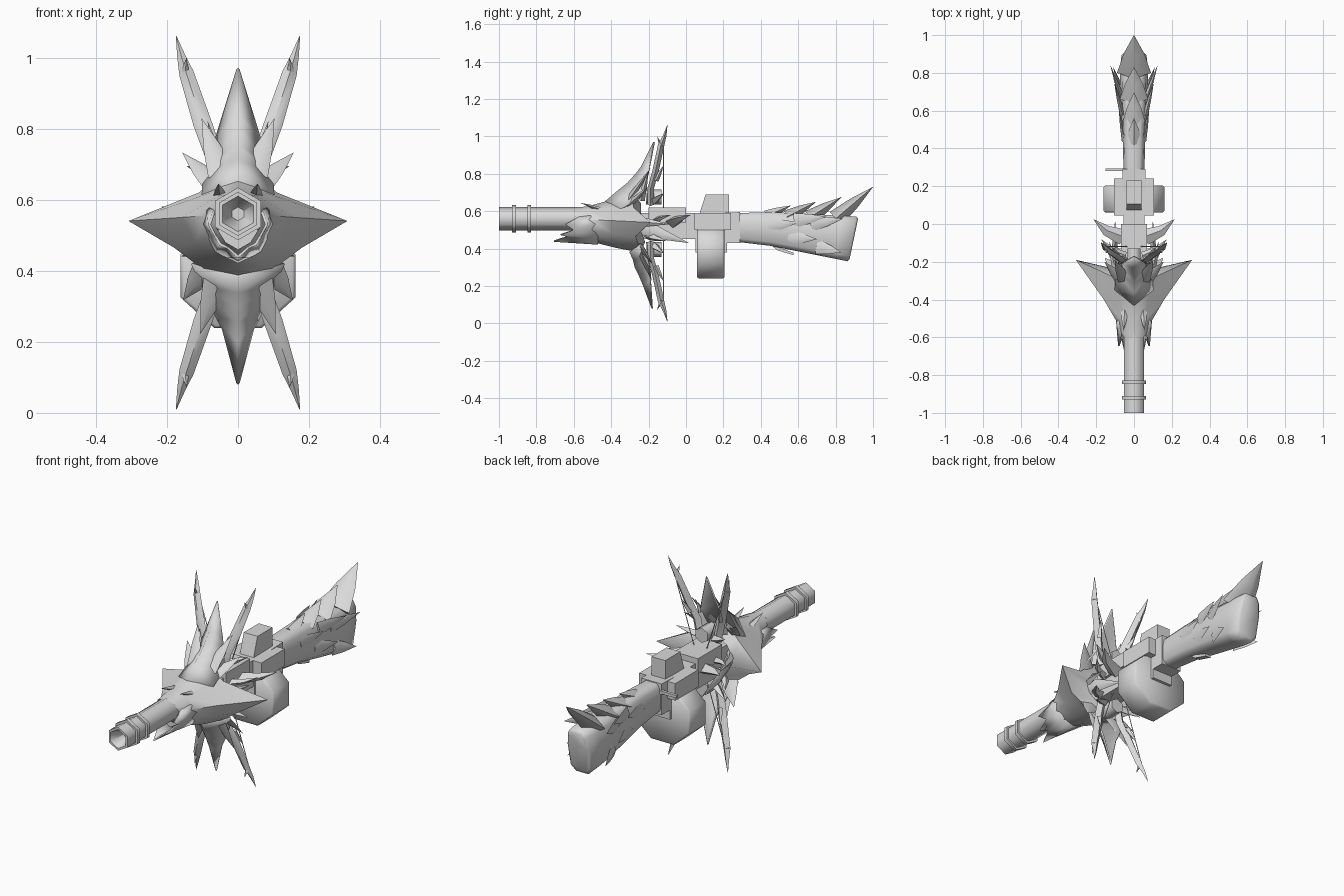
import bpy, bmesh, math
from mathutils import Vector

grey = bpy.data.materials.new("pale_grey")
grey.diffuse_color = (0.7, 0.7, 0.7, 1)
MID = 0.535  # height of the bow's centre line


def finish(name, bm, mirror=False, thick=0, angle=62):
    bmesh.ops.recalc_face_normals(bm, faces=bm.faces)
    me = bpy.data.meshes.new(name)
    bm.to_mesh(me)
    bm.free()
    me.materials.append(grey)
    ob = bpy.data.objects.new(name, me)
    bpy.context.collection.objects.link(ob)
    bpy.context.view_layer.objects.active = ob
    ob.select_set(True)
    bpy.ops.object.shade_smooth_by_angle(angle=math.radians(angle))
    ob.select_set(False)
    if mirror:
        m = ob.modifiers.new("mirror", 'MIRROR')
        m.merge_threshold = 0.0005
    if thick:
        s = ob.modifiers.new("thickness", 'SOLIDIFY')
        s.thickness = thick
        s.offset = 0
    return ob


def loft(name, rings, closed=True, caps=True, **kw):
    """Skin a list of equal-length point rings."""
    bm = bmesh.new()
    vs = [[bm.verts.new(p) for p in r] for r in rings]
    n = len(rings[0])
    for a, b in zip(vs, vs[1:]):
        for i in range(n if closed else n - 1):
            j = (i + 1) % n
            bm.faces.new((a[i], a[j], b[j], b[i]))
    if caps:
        bm.faces.new(vs[0])
        bm.faces.new(vs[-1])
    bmesh.ops.remove_doubles(bm, verts=bm.verts, dist=0.0002)
    return finish(name, bm, **kw)


def ring(y, r, z, n=6, rz=None, turn=0.5):
    rz = rz or r
    return [(r * math.cos(2 * math.pi * (i + turn) / n), y,
             z + rz * math.sin(2 * math.pi * (i + turn) / n)) for i in range(n)]


def block(name, outline, half, x=0):
    """Side outline (y, z) extruded across x."""
    return loft(name, [[(x + dx, y, z) for y, z in outline] for dx in (-half, half)])


def spike(name, base, tip, w, t, side=(1, 0, 0), bend=(0, 0, 0), mirror=True):
    """Four-sided thorn, w along the side axis, t across it, optionally bowed."""
    b, e, s = Vector(base), Vector(tip), Vector(side)
    d = (e - b).normalized()
    s = (s - d * s.dot(d)).normalized()
    u = d.cross(s)
    rings = []
    for f, k in ((0, 1), (0.5, 0.62), (1, 0.01)):
        c = b.lerp(e, f) + Vector(bend) * (1 if f == 0.5 else 0)
        rings.append([c + s * w * k / 2, c + u * t * k / 2, c - s * w * k / 2, c - u * t * k / 2])
    return loft(name, rings, mirror=mirror)


# barrel with a pointed recess at the muzzle, and two collars
loft("barrel", [ring(-.9, .006, .56), ring(-1, .05, .56), ring(-1, .062, .56),
                ring(-.5, .062, .56)])
for i, y in enumerate((-.92, -.838)):
    loft(f"barrel_collar_{i+1}", [ring(y - .01, .074, .56), ring(y + .01, .074, .56)])

# flared head shell with side wings (half rings, mirrored)
loft("head_shell", [
    [(0, -.60, .62), (.05, -.60, .60), (.062, -.59, .57), (.06, -.57, .52), (.035, -.57, .48), (0, -.57, .46)],
    [(0, -.53, .625), (.055, -.52, .61), (.09, -.52, .555), (.085, -.5, .5), (.055, -.48, .45), (0, -.48, .43)],
    [(0, -.40, .66), (.075, -.40, .62), (.16, -.40, .55), (.12, -.39, .48), (.07, -.38, .42), (0, -.38, .405)],
    [(0, -.30, .72), (.11, -.28, .62), (.308, -.19, .54), (.18, -.27, .465), (.10, -.25, .405), (0, -.25, .38)],
    [(0, -.24, .64), (.07, -.24, .60), (.10, -.24, .55), (.09, -.24, .49), (.06, -.22, .44), (0, -.22, .43)],
], closed=False, caps=False, mirror=True)

# ragged jaw scoop under the barrel
loft("jaw_scoop", [
    [(0, -.705, .44), (.03, -.63, .465), (.05, -.67, .475), (.065, -.60, .50), (.08, -.645, .53), (.066, -.57, .57)],
    [(0, -.47, .425), (.03, -.47, .44), (.06, -.47, .455), (.08, -.47, .49), (.095, -.47, .53), (.085, -.47, .58)],
], closed=False, caps=False, mirror=True, thick=.008)
spike("brow_thorn", (.05, -.46, .61), (.055, -.565, .645), .04, .025)


# jagged crests above and below: a folded centre blade with side feathers
def fan(name, ridge, edge, feathers):
    loft(name, [[(0, y, z) for y, z in ridge], edge], closed=False, caps=False,
         mirror=True, thick=.008)
    for i, (b, t, w) in enumerate(feathers):
        spike(f"{name}_feather_{i+1}", b, t, w, .035)


fan("upper_crest",
    [(-.17, .97), (-.235, .84), (-.265, .80), (-.31, .75), (-.36, .71), (-.43, .65)],
    [(.002, -.17, .965), (.05, -.2, .81), (.062, -.21, .77), (.075, -.22, .71), (.095, -.25, .67), (.10, -.35, .61)],
    [((.045, -.30, .67), (.102, -.19, .828), .08), ((.06, -.30, .64), (.156, -.2, .732), .08)])
fan("lower_crest",
    [(-.18, .08), (-.225, .20), (-.25, .26), (-.27, .30), (-.28, .34), (-.30, .385)],
    [(.002, -.18, .085), (.042, -.19, .235), (.06, -.19, .27), (.085, -.2, .325), (.10, -.21, .36), (.13, -.25, .42)],
    [((.05, -.25, .40), (.106, -.18, .223), .09), ((.075, -.25, .42), (.154, -.18, .318), .10)])
spike("crest_thorn", (.05, -.24, .66), (.085, -.2, .82), .05, .04)

# four bow limbs, barbs, pivots and strings
for label, s in (("upper", 1), ("lower", -1)):
    def P(x, y, h):
        return (x, y, MID + s * h)
    path = [(.05, -.19, .10, .022), (.068, -.19, .19, .024), (.10, -.165, .28, .025),
            (.145, -.135, .42, .02), (.160, -.115, .47, .011), (.174, -.10, .525, .001)]
    loft(f"{label}_bow_limb",
         [[P(x - w, y, h + w * .3), P(x, y - .015 * min(1, w / .02), h),
           P(x + w, y, h - w * .3), P(x, y + .02 * min(1, w / .02), h)] for x, y, h, w in path],
         mirror=True)
    spike(f"{label}_limb_barb", P(.15, -.13, .41), P(.145, -.155, .465), .025, .02)
    spike(f"{label}_limb_thorn", P(.09, -.16, .23), P(.115, -.12, .31), .03, .03)
    loft(f"{label}_limb_pivot", [ring(-.215, .04, MID + s * .14), ring(-.13, .04, MID + s * .14)])
    spike(f"{label}_pivot_thorn", P(.05, -.17, .12), P(.145, -.12, .16), .05, .04, side=(0, 1, 0))
    a, b = Vector(P(.158, -.12, .45)), Vector(P(.02, -.12, .03))
    loft(f"{label}_bow_string", [[c + Vector(o) * .003 for o in ((1, 0, 0), (0, 1, 0), (-1, 0, 0), (0, -1, 0))]
                                 for c in (a, b)], mirror=True)

# receiver
block("fore_body", [(-.30, .45), (-.30, .59), (.08, .59), (.08, .45)], .055)
block("top_housing", [(-.2, .54), (-.2, .62), (0, .62), (0, .54)], .07)
block("receiver", [(.05, .43), (.05, .585), (.29, .595), (.29, .43)], .06)
block("receiver_side_guard", [(.045, .50), (.045, .59), (.24, .59), (.24, .50)], .105)
block("sight_block", [(.07, .58), (.105, .69), (.23, .69), (.23, .58)], .04)
block("bolt_handle", [(.28, .545), (.28, .56), (.295, .56), (.295, .545)], .05, x=-.10)

# receiver thorns sweeping back and outwards
for i, (b, t, w, h) in enumerate((
        ((.055, -.07, .54), (.215, .025, .58), .09, .06),
        ((.08, -.24, .52), (.10, .015, .43), .05, .09),
        ((.05, -.16, .55), (.175, -.08, .58), .05, .04),
        ((.05, -.20, .47), (.16, -.10, .44), .06, .05),
        ((.06, -.30, .55), (.13, -.09, .53), .05, .07))):
    spike(f"receiver_thorn_{i+1}", b, t, w, h, side=(0, 1, 0) if i not in (1, 4) else (1, 0, 0),
          bend=(.012, -.012, 0))

# drum magazine
loft("drum_magazine", [ring(.06, .165, .385, 8, .15), ring(.07, .175, .385, 8, .158),
                       ring(.195, .175, .385, 8, .158), ring(.205, .165, .385, 8, .15)])
block("magazine_neck", [(.05, .38), (.05, .5), (.22, .5), (.22, .38)], .06)


# shoulder stock, lofted along its length
def stock_ring(y0, y1, lo, hi, w):
    h = hi - lo
    def p(x, k):
        return (x, y0 + (y1 - y0) * k, lo + h * k)
    return [p(w * .55, 0), p(w * .95, .12), p(w, .6), p(w * .85, .88), p(w * .55, 1),
            p(-w * .55, 1), p(-w * .85, .88), p(-w, .6), p(-w * .95, .12), p(-w * .55, 0)]


loft("stock", [stock_ring(.28, .28, .435, .59, .055), stock_ring(.45, .45, .415, .595, .06),
               stock_ring(.65, .67, .375, .585, .072), stock_ring(.80, .83, .345, .575, .076),
               stock_ring(.865, .91, .332, .572, .066), stock_ring(.875, .92, .345, .56, .052)])
block("stock_lever", [(.44, .43), (.49, .39), (.575, .365), (.575, .378), (.50, .405), (.48, .43)], .015)

# saw-tooth crest: broad ridged plates overlapping along the stock's top
for i, (y, z, ty, tz, w) in enumerate(((.43, .575, .56, .63, .09), (.54, .57, .695, .65, .12),
                                       (.66, .565, .83, .675, .15), (.80, .56, 1.0, .73, .18))):
    spike(f"stock_crest_{i+1}", (0, y, z), (0, ty, tz), w, .06 + .012 * i, mirror=False)

# thorns lying along the stock's flanks
for i, (x, y, z, tx, ty, tz) in enumerate((
        (.05, .44, .52, .08, .60, .54), (.055, .55, .46, .095, .70, .45),
        (.06, .58, .55, .105, .75, .57), (.065, .67, .53, .125, .84, .56),
        (.065, .70, .41, .11, .83, .38))):
    spike(f"stock_thorn_{i+1}", (x, y, z), (tx, ty, tz), .03, .08)
